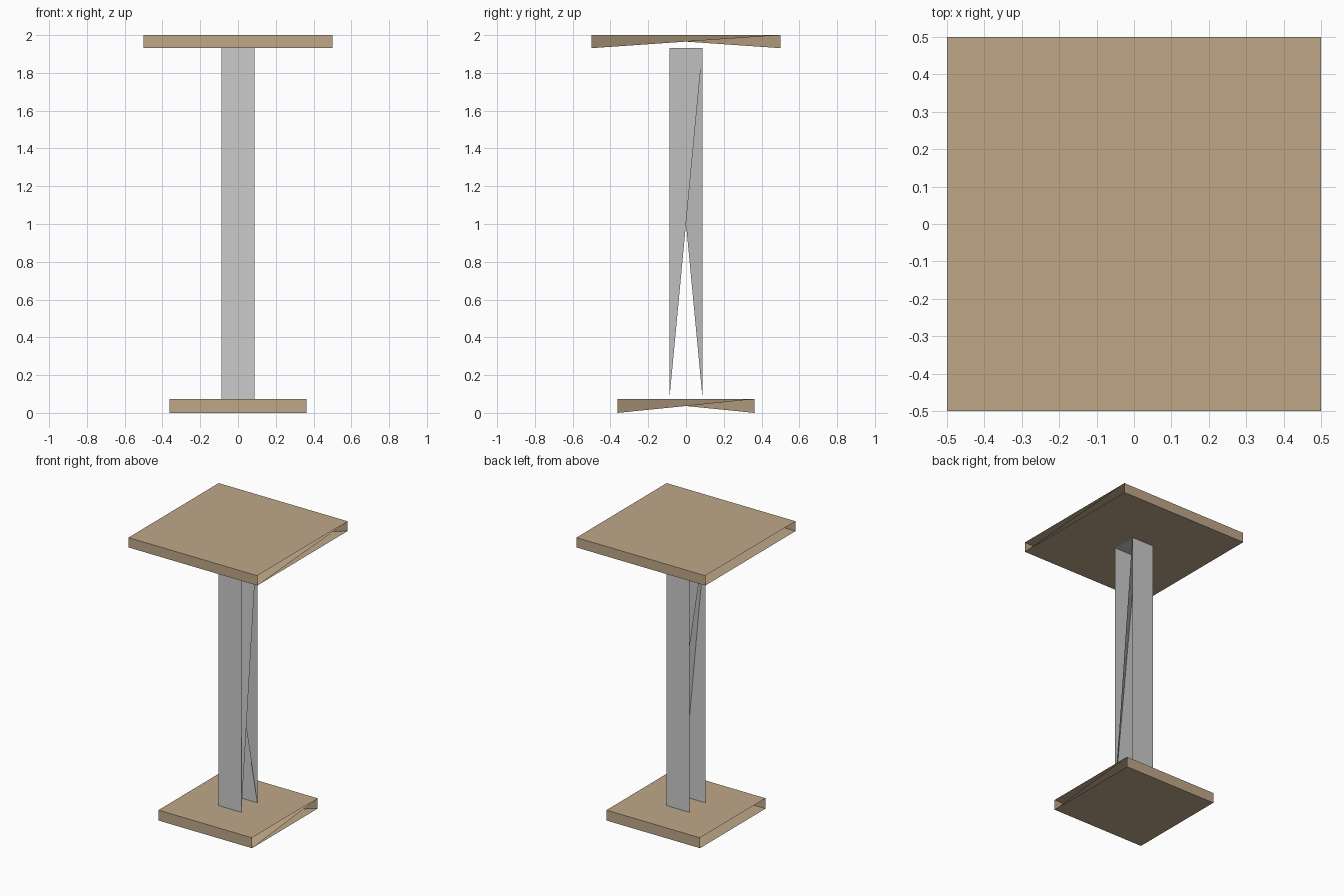
import bpy, bmesh

if "Cube" in bpy.data.objects:
    bpy.data.objects.remove(bpy.data.objects["Cube"])

tan = bpy.data.materials.new("tan_wood")
tan.diffuse_color = (0.52, 0.39, 0.25, 1)
tan.use_nodes = True
tan.node_tree.nodes["Principled BSDF"].inputs["Base Color"].default_value = tan.diffuse_color


def open_block(name, half, z0, z1, mat=None):
    """Square block, open at the sides, with a folded web across its diagonal."""
    bm = bmesh.new()
    v = {(x, y, z): bm.verts.new((x * half, y * half, z1 if z > 0 else z0))
         for x in (-1, 1) for y in (-1, 1) for z in (-1, 1)}
    ring = [(-1, -1), (1, -1), (1, 1), (-1, 1)]
    # top and bottom
    bm.faces.new([v[x, y, 1] for x, y in ring])
    bm.faces.new([v[x, y, -1] for x, y in reversed(ring)])
    # front and back
    bm.faces.new([v[-1, -1, -1], v[1, -1, -1], v[1, -1, 1], v[-1, -1, 1]])
    bm.faces.new([v[1, 1, -1], v[-1, 1, -1], v[-1, 1, 1], v[1, 1, 1]])
    # folded web: two triangles sharing the top diagonal
    near, far = v[-1, -1, 1], v[1, 1, 1]
    bm.faces.new([near, far, v[1, -1, -1]])
    bm.faces.new([far, near, v[1, 1, -1]])
    mesh = bpy.data.meshes.new(name)
    bm.to_mesh(mesh)
    bm.free()
    obj = bpy.data.objects.new(name, mesh)
    bpy.context.collection.objects.link(obj)
    if mat:
        mesh.materials.append(mat)
    return obj


# base plate, column and table top
open_block("base", 0.363, 0.0, 0.073, tan)
open_block("column", 0.088, 0.073, 1.931)
open_block("table_top", 0.5, 1.931, 2.0, tan)
